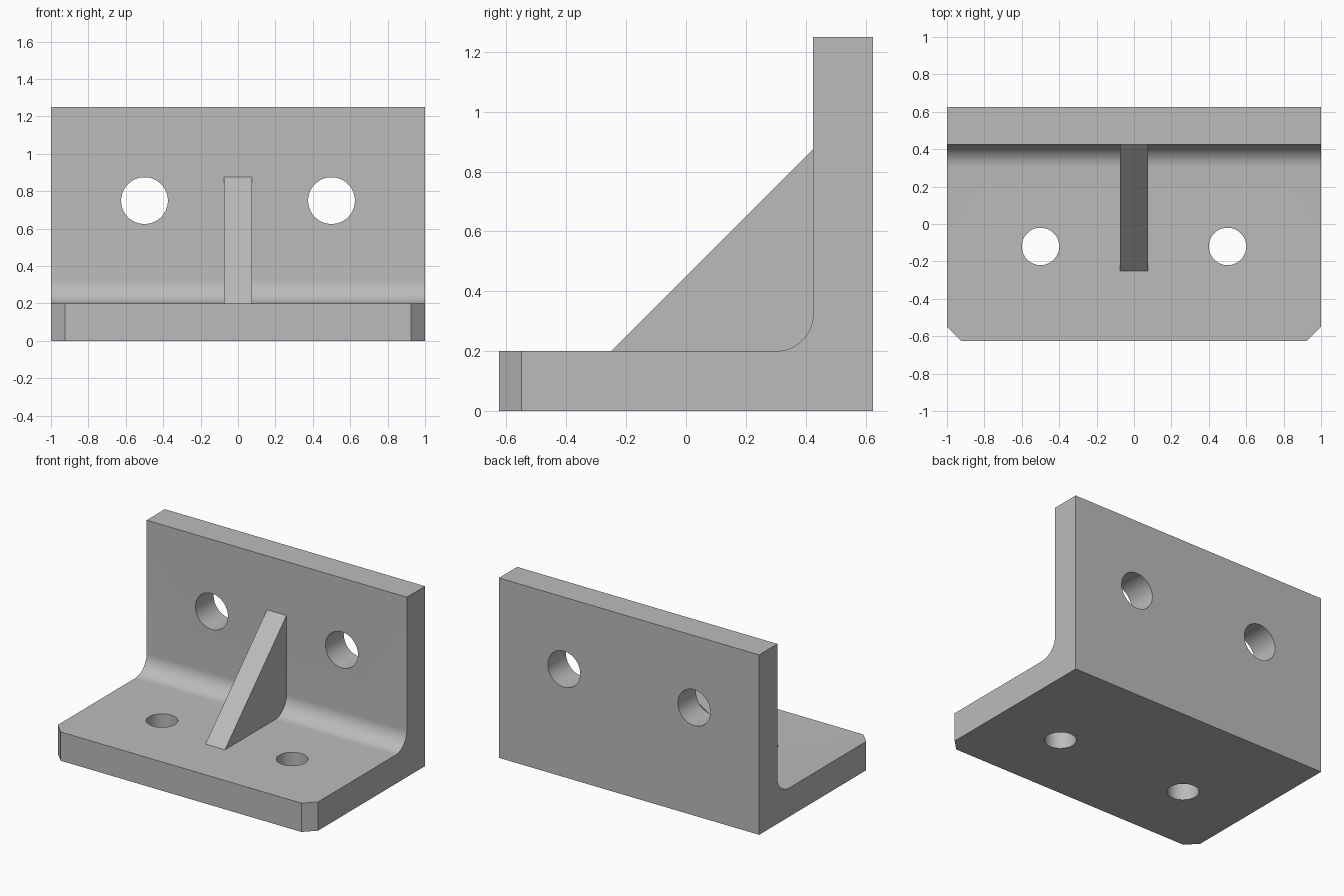
import bpy, bmesh, math

cube = bpy.data.objects.get("Cube")
if cube:
    bpy.data.objects.remove(cube, do_unlink=True)

grey = bpy.data.materials.new("plain grey")
grey.use_nodes = True
colour = (0.5, 0.5, 0.5, 1)
grey.diffuse_color = colour
grey.node_tree.nodes["Principled BSDF"].inputs["Base Color"].default_value = colour


def extrude_profile(name, points, width, chamfer_y=None, chamfer=0.0):
    """Extrude a (y, z) profile across x, optionally chamfering upright edges at one y."""
    bm = bmesh.new()
    face = bm.faces.new([bm.verts.new((-width / 2, y, z)) for y, z in points])
    moved = bmesh.ops.extrude_face_region(bm, geom=[face])["geom"]
    bmesh.ops.translate(bm, vec=(width, 0, 0),
                        verts=[v for v in moved if isinstance(v, bmesh.types.BMVert)])
    if chamfer_y is not None:
        uprights = [e for e in bm.edges
                    if all(abs(v.co.y - chamfer_y) < 1e-4 for v in e.verts)
                    and abs(e.verts[0].co.x - e.verts[1].co.x) < 1e-4]
        bmesh.ops.bevel(bm, geom=uprights, offset=chamfer, segments=1, affect='EDGES')
    bmesh.ops.recalc_face_normals(bm, faces=bm.faces)
    mesh = bpy.data.meshes.new(name)
    bm.to_mesh(mesh)
    bm.free()
    mesh.materials.append(grey)
    obj = bpy.data.objects.new(name, mesh)
    bpy.context.collection.objects.link(obj)
    return obj


def drill(target, location, radius, rotation=(0, 0, 0)):
    """Cut a round through-hole."""
    bpy.ops.mesh.primitive_cylinder_add(vertices=64, radius=radius, depth=0.5,
                                        location=location, rotation=rotation)
    cutter = bpy.context.object
    cutter.name = "hole_cutter"
    cutter.hide_render = True
    cutter.data.materials.append(grey)
    mod = target.modifiers.new("hole", 'BOOLEAN')
    mod.operation = 'DIFFERENCE'
    mod.solver = 'EXACT'
    mod.object = cutter
    bpy.context.view_layer.objects.active = target
    bpy.ops.object.modifier_apply(modifier=mod.name)
    bpy.data.objects.remove(cutter, do_unlink=True)


# L-shaped body with a rounded inner corner
front, back, wall, top, thick, fillet = -0.625, 0.625, 0.425, 1.25, 0.2, 0.125
arc = []
for i in range(17):
    a = math.pi / 2 * i / 16
    arc.append((wall - fillet + fillet * math.sin(a), thick + fillet - fillet * math.cos(a)))
profile = [(front, 0), (back, 0), (back, top), (wall, top)] + arc[::-1] + [(front, thick)]
bracket = extrude_profile("angle_bracket", profile, 2.0, front, 0.075)

# Bolt holes in the upright wall and the base
for side in (-1, 1):
    drill(bracket, (side * 0.5, 0.525, 0.75), 0.125, (math.pi / 2, 0, 0))
    drill(bracket, (side * 0.5, -0.12, 0.1), 0.1)

# Triangular stiffening rib, seated slightly into the body
rib = extrude_profile("stiffening_rib",
                      [(-0.25, 0.2), (-0.23, 0.18), (0.45, 0.18), (0.45, 0.875), (wall, 0.875)],
                      0.15)

# Smooth the fillet and hole walls, keep all corners crisp
bpy.ops.object.select_all(action='DESELECT')
for obj in (bracket, rib):
    obj.select_set(True)
bpy.context.view_layer.objects.active = bracket
bpy.ops.object.shade_smooth_by_angle(angle=math.radians(30))
